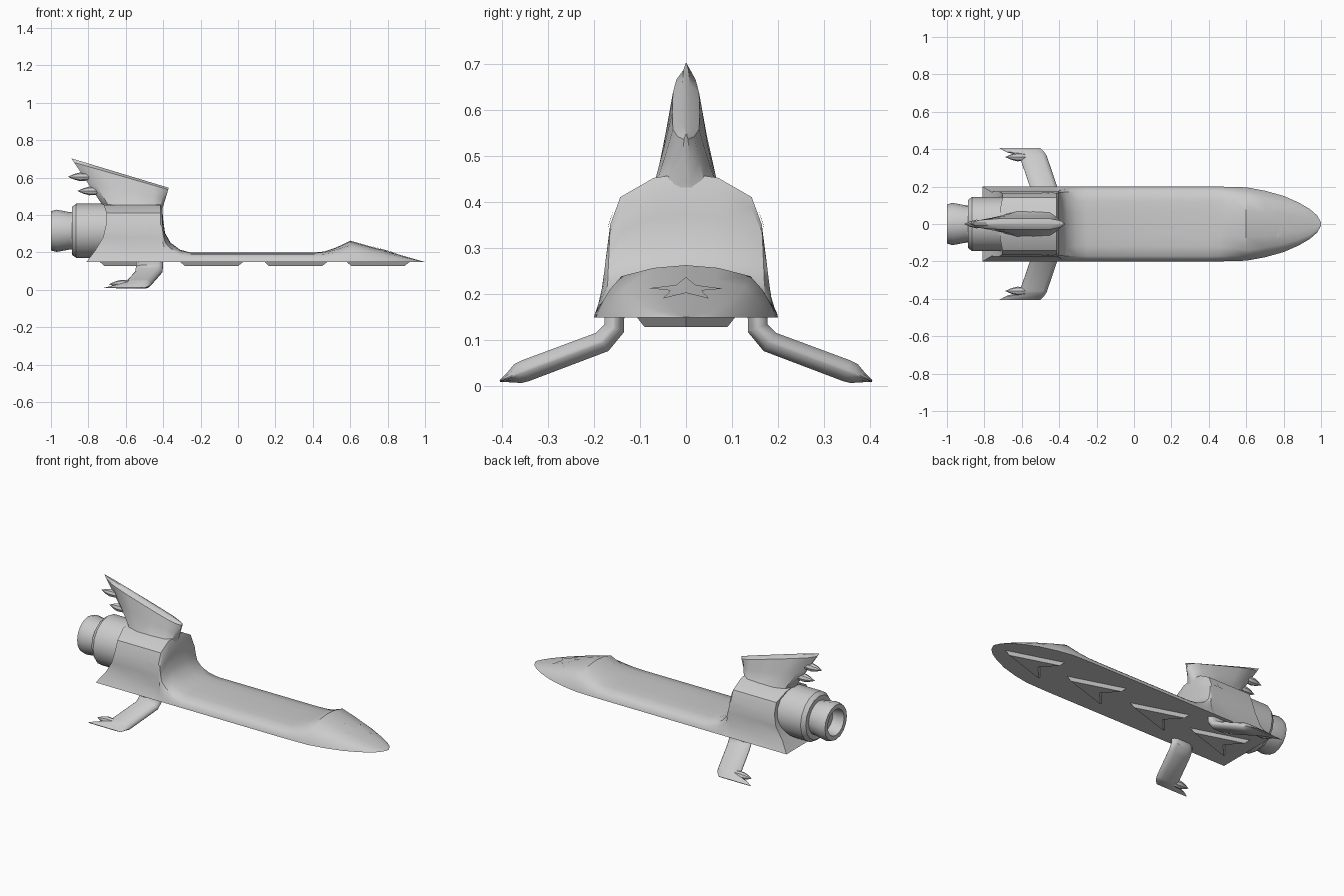
import bpy, bmesh, math
from mathutils import Vector
from mathutils.bvhtree import BVHTree

if "Cube" in bpy.data.objects:
    bpy.data.objects.remove(bpy.data.objects["Cube"])


def finish(name, bm, angle=35):
    bmesh.ops.remove_doubles(bm, verts=bm.verts, dist=0.0003)
    bmesh.ops.recalc_face_normals(bm, faces=bm.faces)
    me = bpy.data.meshes.new(name)
    bm.to_mesh(me)
    bm.free()
    ob = bpy.data.objects.new(name, me)
    bpy.context.collection.objects.link(ob)
    bpy.ops.object.select_all(action='DESELECT')
    ob.select_set(True)
    bpy.context.view_layer.objects.active = ob
    bpy.ops.object.shade_smooth_by_angle(angle=math.radians(angle))
    return ob


def loft(name, rings, angle=35):
    """Skin closed rings; caps pair point i with point n-1-i."""
    bm = bmesh.new()
    vs = [[bm.verts.new(p) for p in r] for r in rings]
    n = len(rings[0])
    for a, b in zip(vs, vs[1:]):
        for i in range(n):
            j = (i + 1) % n
            bm.faces.new((a[i], a[j], b[j], b[i]))
    for r in (vs[0], vs[-1]):
        for i in range(n // 2):
            quad = list(dict.fromkeys((r[i], r[i + 1], r[n - 2 - i], r[n - 1 - i])))
            if len(quad) > 2:
                bm.faces.new(quad)
    return finish(name, bm, angle)


def revolve(name, profile, origin, sides=16):
    """Spin (x, radius) points about a line parallel to x."""
    bm = bmesh.new()
    o = Vector(origin)
    vs = [bm.verts.new(o + Vector((x, 0, r))) for x, r in profile]
    es = [bm.edges.new(p) for p in zip(vs, vs[1:])]
    bmesh.ops.spin(bm, geom=vs + es, cent=o, axis=(1, 0, 0),
                   angle=math.tau, steps=sides, use_duplicate=False)
    return finish(name, bm)


def lerp_table(t, table):
    for (a, u), (b, v) in zip(table, table[1:]):
        if t <= b:
            return u + (v - u) * max(0, (t - a) / (b - a))
    return table[-1][1]


# Hull: half sections (y, z) for deck, nose hump and engine cowl
DECK = [(.2, .148), (.198, .158), (.187, .175), (.172, .188), (.12, .196), (.06, .198), (0, .198)]
HUMP = [(.196, .148), (.19, .165), (.18, .185), (.165, .21), (.14, .238), (.07, .256), (0, .262)]
COWL = [(.2, .148), (.172, .212), (.174, .28), (.165, .35), (.143, .41), (.07, .452), (0, .462)]


def mix(a, b, t):
    return [(p[0] + (q[0] - p[0]) * t, p[1] + (q[1] - p[1]) * t) for p, q in zip(a, b)]


def full(half, xf):
    pts = [(xf(z), y, z) for y, z in half]
    return pts + [(x, -y, z) for x, y, z in reversed(pts[:-1])]


REAR = [(.15, -.81), (.2, -.77), (.24, -.745), (.3, -.71), (.4, -.70), (.46, -.72)]
rings = [full(COWL, lambda z: lerp_table(z, REAR))]
for x, t in [(-.55, 1), (-.415, 1), (-.405, .9), (-.40, .66), (-.39, .4),
             (-.36, .2), (-.31, .06), (-.25, 0), (.1, 0), (.4, 0)]:
    rings.append(full(mix(DECK, COWL, t), lambda z, x=x: x))
for x, t in [(.46, .1), (.52, .4), (.6, 1)]:
    rings.append(full(mix(DECK, HUMP, t), lambda z, x=x: x))
for x, w in [(.7, .178), (.8, .15), (.88, .115), (.94, .08), (.98, .045), (1.0, .008)]:
    k = max(.01, (1 - x) / .4)
    half = [(y * w / .196, .148 + (z - .148) * k) for y, z in HUMP]
    rings.append(full(half, lambda z, x=x: x))
hull = loft("hull", rings)

# Tail fin: columns from front to rear, rounded top edge
fin = []
for s, f in [(0, .15), (.04, .6), (.15, .95), (.4, 1), (.7, .95), (.9, .7), (1, .1)]:
    bx, tx, tz = -.405 - .305 * s, -.37 - .52 * s, .545 + .157 * s
    half = []
    for h, th in [(0, .085), (.12, .066), (.5, .048), (.92, .03), (1, .008)]:
        half.append((bx + (tx - bx) * h, th * f, .43 + (tz - .43) * h))
    fin.append(half + [(x, -y, z) for x, y, z in reversed(half)])
loft("tail_fin", fin)

# Engine with open nozzle
revolve("engine", [(-.6, 0), (-.6, .14), (-.72, .145), (-.865, .145), (-.888, .128),
                   (-.888, .1), (-.9, .1), (-.97, .113), (-1, .105), (-1, .078),
                   (-.93, .07), (-.93, 0)], (0, 0, .315))

# Small pods
POD = [(-.065, 0), (-.03, .015), (0, .023), (.05, .02), (.08, 0)]
revolve("fin_pod_upper", POD, (-.845, 0, .604), 8)
revolve("fin_pod_lower", POD, (-.795, 0, .528), 8)

# Wings: stations (y, z, normal y, normal z, half thickness, leading x, trailing x)
WING = [(.156, .19, 1, 0, .022, -.40, -.545),
        (.156, .125, .93, .37, .023, -.40, -.545),
        (.182, .095, .55, .83, .024, -.405, -.55),
        (.35, .032, .36, .93, .024, -.462, -.608),
        (.366, .026, .36, .93, .022, -.468, -.612),
        (.384, .018, .36, .93, .012, -.48, -.68),
        (.405, .010, .36, .93, .002, -.50, -.718)]
for side, label in ((-1, "front"), (1, "back")):
    rings = []
    for y, z, ny, nz, th, a, b in WING:
        up = [(a + (b - a) * s, th * f) for s, f in
              [(0, .1), (.05, .6), (.18, 1), (.75, .95), (.93, .5), (1, .1)]]
        pts = up + [(x, -h) for x, h in reversed(up)]
        rings.append([(x, side * (y + ny * h), max(0, z + nz * h)) for x, h in pts])
    loft("wing_" + label, rings)
    revolve("wing_pod_" + label, POD, (-.625, side * .358, .03), 8)

# Arrow-shaped runners under the board
for i, tip in enumerate((.92, .48, .03, -.40)):
    bm = bmesh.new()
    outer = [(0, 0), (-.34, .108), (-.25, 0), (-.34, -.108)]
    inner = [(-.03, 0), (-.315, .09), (-.235, 0), (-.315, -.09)]
    hi = [bm.verts.new((tip + x, y, .15)) for x, y in outer]
    lo = [bm.verts.new((tip + x, y, .127)) for x, y in inner]
    for j in range(4):
        k = (j + 1) % 4
        bm.faces.new((hi[j], hi[k], lo[k], lo[j]))
    for r in (hi, lo):
        bm.faces.new((r[0], r[1], r[2]))
        bm.faces.new((r[0], r[2], r[3]))
    finish("runner_%d" % (i + 1), bm, 20)

# Star badges projected onto the hull
bm = bmesh.new()
bm.from_mesh(hull.data)
tree = BVHTree.FromBMesh(bm)
bm.free()


def star(name, centre, u, v, direction, radius):
    c, u, v, d = map(Vector, (centre, u, v, direction))
    bm = bmesh.new()

    def drop(p):
        hit = tree.ray_cast(p - d, d)[0]
        return bm.verts.new((hit if hit else p) - d * .004)
    mid = drop(c)
    rim = []
    for k in range(10):
        a, r = math.pi * k / 5, radius * (1 if k % 2 == 0 else .42)
        rim.append(drop(c + u * r * math.cos(a) + v * r * math.sin(a)))
    for k in range(10):
        bm.faces.new((mid, rim[k], rim[(k + 1) % 10]))
    finish(name, bm, 20)


star("nose_star", (.79, 0, .2), (-1, 0, 0), (0, 1, 0), (0, 0, -1), .085)
for side, label in ((-1, "front"), (1, "back")):
    star("side_star_" + label, (-.46, side * .17, .345), (0, 0, 1), (1, 0, 0), (0, -side, 0), .035)
